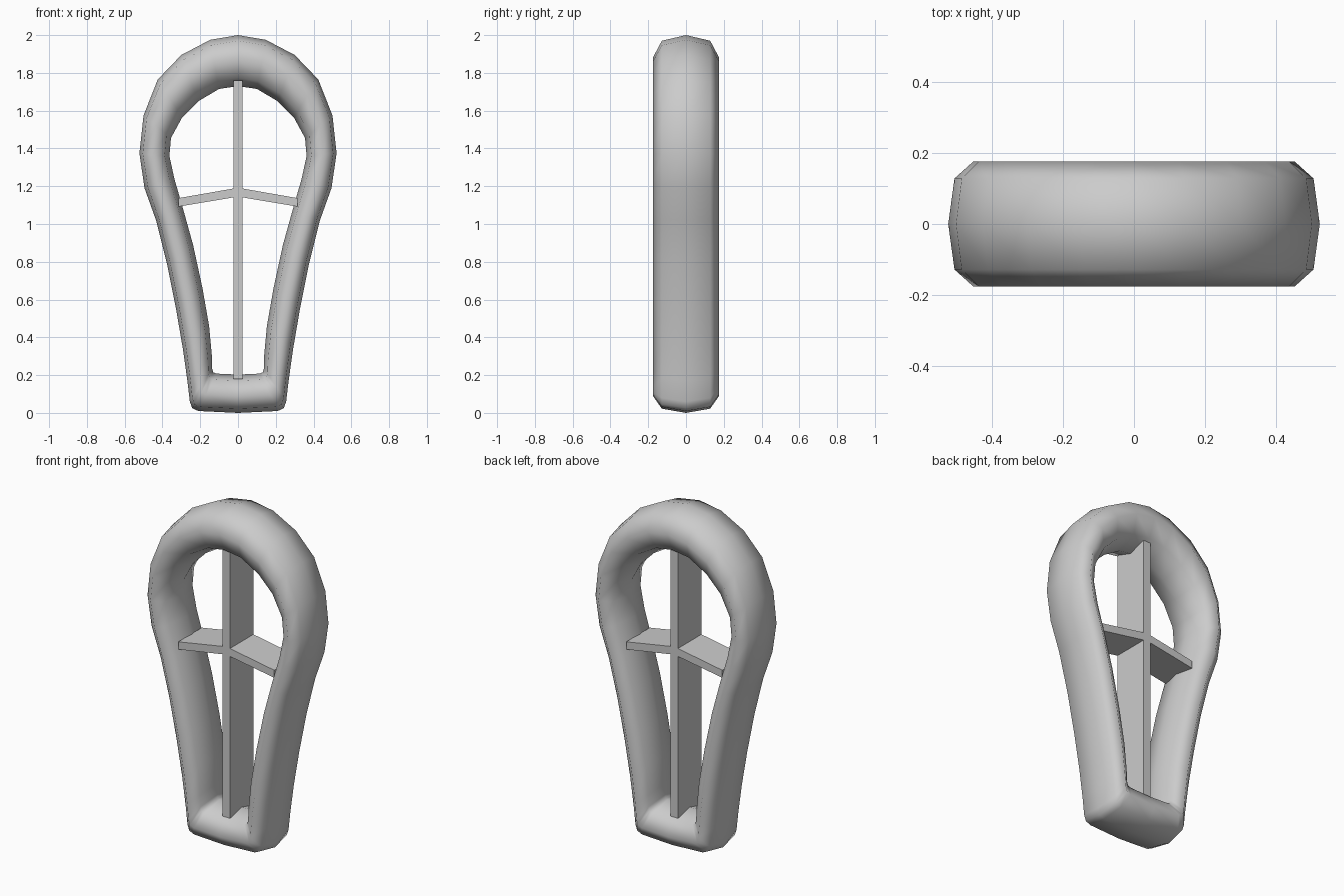
import bpy, bmesh

if "Cube" in bpy.data.objects:
    bpy.data.objects.remove(bpy.data.objects["Cube"])

grey = bpy.data.materials.new("plain grey")
grey.diffuse_color = (0.6, 0.6, 0.6, 1)
grey.use_nodes = True
grey.node_tree.nodes["Principled BSDF"].inputs["Base Color"].default_value = grey.diffuse_color


def make_object(name, bm, smooth):
    bmesh.ops.recalc_face_normals(bm, faces=bm.faces[:])
    for f in bm.faces:
        f.smooth = smooth
    mesh = bpy.data.meshes.new(name)
    bm.to_mesh(mesh)
    bm.free()
    mesh.materials.append(grey)
    obj = bpy.data.objects.new(name, mesh)
    bpy.context.collection.objects.link(obj)
    return obj


def prism(name, outline, half_depth):
    """Extrude an x-z outline along y."""
    bm = bmesh.new()
    front = [bm.verts.new((x, -half_depth, z)) for x, z in outline]
    back = [bm.verts.new((x, half_depth, z)) for x, z in outline]
    n = len(outline)
    bm.faces.new(front)
    bm.faces.new(back[::-1])
    for i in range(n):
        j = (i + 1) % n
        bm.faces.new((front[i], back[i], back[j], front[j]))
    return make_object(name, bm, False)


# Frame: half outline as outer x, z and inner x, z, from top to bottom
half = [
    (0, 2.0, 0, 1.73),
    (.147, 1.975, .10, 1.715),
    (.30, 1.895, .21, 1.65),
    (.425, 1.765, .295, 1.565),
    (.50, 1.575, .355, 1.455),
    (.522, 1.375, .363, 1.36),
    (.495, 1.19, .337, 1.24),
    (.434, 1.02, .288, 1.07),
    (.376, .79, .238, .89),
    (.328, .55, .188, .66),
    (.292, .34, .153, .46),
    (.268, .17, .138, .30),
    (.255, .06, .137, .235),
    (.243, .025, .131, .215),
    (.21, .01, .115, .208),
    (0, .0, 0, .203),
]
rings = half + [(-a, b, -c, d) for a, b, c, d in half[-2:0:-1]]

# Rounded eight-sided cross-section: share of the way inward, y
section = [(0, 0), (.11, -.128), (.44, -.175), (.84, -.128),
           (1, 0), (.84, .128), (.44, .175), (.11, .128)]

bm = bmesh.new()
loops = [[bm.verts.new((ox + (ix - ox) * t, y, oz + (iz - oz) * t))
          for t, y in section] for ox, oz, ix, iz in rings]
for i, a in enumerate(loops):
    b = loops[(i + 1) % len(loops)]
    for k in range(8):
        m = (k + 1) % 8
        bm.faces.new((a[k], a[m], b[m], b[k]))
make_object("frame", bm, True)

# Upright divider
prism("upright_bar", [(-.024, .18), (.024, .18), (.024, 1.76), (-.024, 1.76)], .11)

# Sloping cross bars
for side, name in ((-1, "left_cross_bar"), (1, "right_cross_bar")):
    prism(name, [(0, 1.145), (side * .315, 1.092),
                 (side * .315, 1.137), (0, 1.192)], .11)
